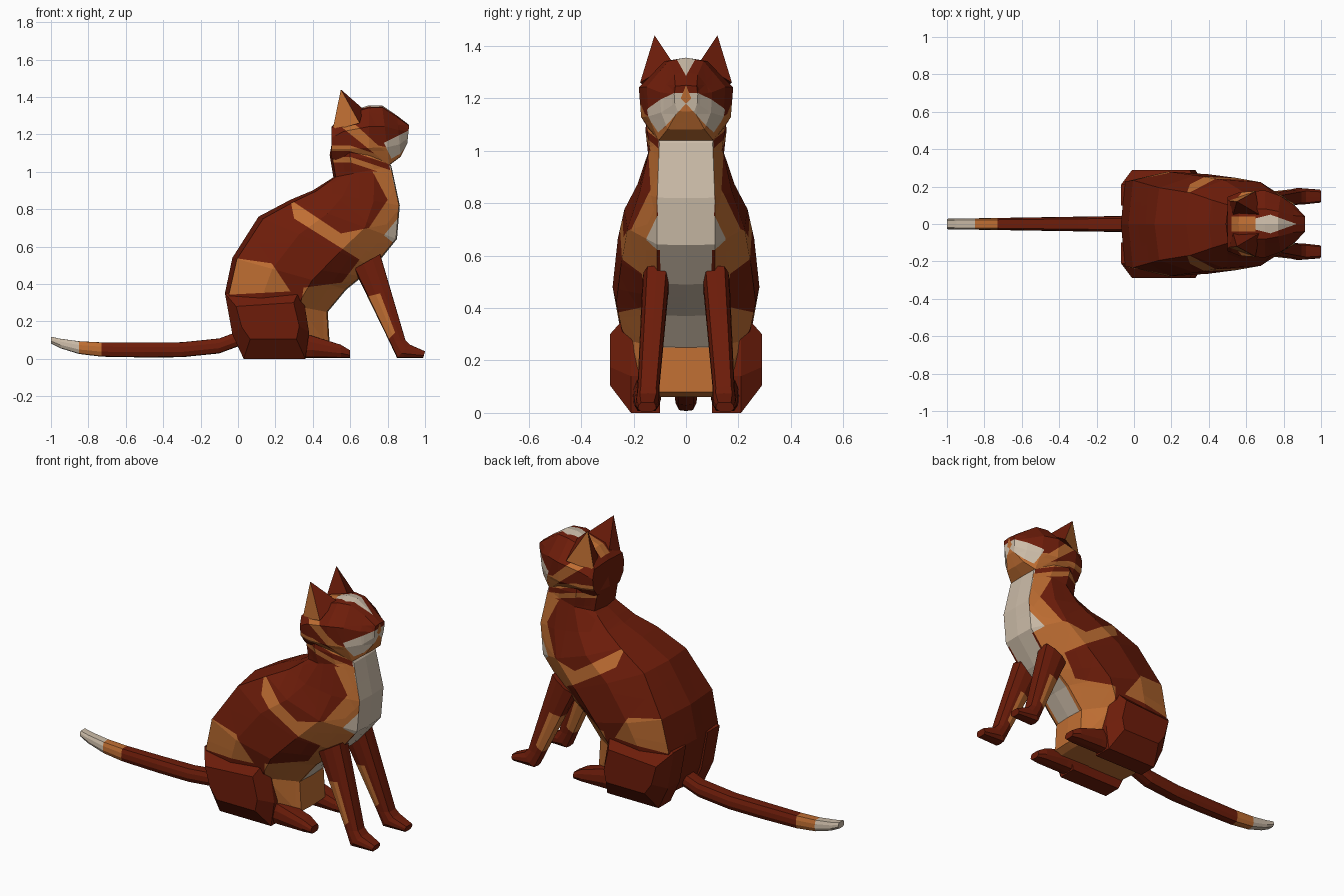
import bpy, bmesh
from mathutils import Vector

cube = bpy.data.objects.get("Cube")
if cube:
    bpy.data.objects.remove(cube)


def make_material(name, rgb):
    material = bpy.data.materials.new(name)
    material.use_nodes = True
    material.diffuse_color = (*rgb, 1)
    shader = material.node_tree.nodes["Principled BSDF"]
    shader.inputs["Base Color"].default_value = (*rgb, 1)
    shader.inputs["Roughness"].default_value = .9
    return material


BROWN, ORANGE, CREAM = range(3)
MATERIALS = [make_material("russet brown fur", (.155, .012, .003)),
             make_material("orange fur", (.52, .155, .032)),
             make_material("cream fur", (.6, .5, .39))]


def finish(name, bm):
    bmesh.ops.recalc_face_normals(bm, faces=bm.faces[:])
    mesh = bpy.data.meshes.new(name)
    bm.to_mesh(mesh)
    bm.free()
    part = bpy.data.objects.new(name, mesh)
    for material in MATERIALS:
        mesh.materials.append(material)
    bpy.context.collection.objects.link(part)
    return part


def skin(name, rings):
    """Bridge rings of equal length and cap both ends."""
    bm = bmesh.new()
    loops = [[bm.verts.new(point) for point in ring] for ring in rings]
    for lower, upper in zip(loops, loops[1:]):
        for i in range(len(lower)):
            bm.faces.new((lower[i - 1], lower[i], upper[i], upper[i - 1]))
    bm.faces.new(loops[0])
    bm.faces.new(loops[-1])
    return finish(name, bm)


def loft(name, rows, centre=0, back=lambda z: .7):
    """Each row gives the back point, the front point and the half width."""
    rings = []
    for back_x, back_z, front_x, front_z, width in rows:
        start = Vector((back_x, centre, back_z))
        end = Vector((front_x, centre, front_z))
        front_width = min(width * .7, .11)
        half = [(0, 0), (.04, width * back(back_z)), (.35, width),
                (.7, width * .95), (.99, front_width), (1, 0)]
        mirrored = [(t, -y) for t, y in reversed(half[1:-1])]
        rings.append([start.lerp(end, t) + Vector((0, y, 0)) for t, y in half + mirrored])
    return skin(name, rings)


def edges_of(outline):
    return zip(outline, outline[1:] + outline[:1])


def inside(u, v, outline):
    hit = False
    for (a, b), (c, d) in edges_of(outline):
        if (b > v) != (d > v) and u < (c - a) * (v - b) / (d - b) + a:
            hit = not hit
    return hit


def paint(part, plane, outline, colour, facing):
    """Cut the outline into the surface, then colour the faces within it."""
    i, j = ("xyz".index(axis) for axis in plane)
    bm = bmesh.new()
    bm.from_mesh(part.data)
    for side in ((1, -1) if "y" in plane else (1,)):
        for p, q in edges_of(outline):
            point, normal = Vector(), Vector()
            point[i], point[j] = p
            normal[i], normal[j] = q[1] - p[1], p[0] - q[0]
            point.y *= side
            normal.y *= side
            bmesh.ops.bisect_plane(bm, geom=bm.verts[:] + bm.edges[:] + bm.faces[:],
                                   dist=.0001, plane_co=point, plane_no=normal.normalized())
    bm.normal_update()
    for face in bm.faces:
        middle = face.calc_center_median()
        middle.y = abs(middle.y)
        if inside(middle[i], middle[j], outline) and facing(face.normal):
            face.material_index = colour
    bm.to_mesh(part.data)
    bm.free()


def anywhere(normal):
    return True


def sideways(normal):
    return abs(normal.y) > .3


def forward(normal):
    return normal.x > .1


def upward(normal):
    return normal.z > .3


def downward(normal):
    return normal.z < -.5


# Body and neck, with a broad flat rump
body = loft("body", [
    (0, .06, .45, .06, .19),
    (-.03, .14, .49, .08, .21),
    (-.07, .35, .48, .25, .25),
    (-.03, .54, .58, .37, .28),
    (.11, .76, .73, .49, .26),
    (.28, .85, .85, .64, .235),
    (.4, .9, .865, .82, .185),
    (.51, .97, .82, 1.03, .145),
    (.49, 1.09, .8, 1.06, .155),
    (.51, 1.2, .76, 1.15, .14)], back=lambda z: min(.95, 1.05 - .4 * z))

# Rump, shoulder, belly and underside markings
paint(body, "xz", [(-.1, .34), (-.03, .54), (.18, .51), (.28, .36)], ORANGE, sideways)
paint(body, "xz", [(.28, .85), (.3, .75), (.65, .53), (.55, .4), (.9, .4), (.9, 1),
                   (.72, 1), (.8, .85), (.7, .7), (.55, .67)], ORANGE, sideways)
paint(body, "xz", [(.35, .38), (.65, .42), (.65, 0), (.3, 0)], ORANGE, anywhere)
paint(body, "xz", [(-.1, 0), (.5, 0), (.5, .1), (-.1, .1)], ORANGE, downward)

# Cream chest, spreading onto the sides at the breast
paint(body, "yz", [(0, .25), (.09, .25), (.1, .64), (.11, .8), (.1, 1.2), (0, 1.2)],
      CREAM, forward)
paint(body, "xz", [(.78, .66), (.83, .62), (.88, .62), (.87, .77)], CREAM, anywhere)

# Head
head = loft("head", [
    (.5, 1.24, .5, 1.07, .145),
    (.56, 1.31, .57, 1.04, .17),
    (.7, 1.355, .7, 1.03, .18),
    (.77, 1.355, .81, 1.035, .15),
    (.85, 1.3, .87, 1.08, .1),
    (.915, 1.25, .905, 1.15, .045)], back=lambda z: .45 if z > 1.28 else .9)

# Neck stripes
for height, part in ((1.05, body), (1.11, body), (1.11, head)):
    lower_edge = [(.4, height), (.6, height), (.9, height - .1)]
    upper_edge = [(x, z + .03) for x, z in reversed(lower_edge)]
    paint(part, "xz", lower_edge + upper_edge, ORANGE, sideways)

# Cheeks, muzzle, chin, nose and forehead markings
paint(head, "xz", [(.54, 1.25), (.63, 1.25), (.75, 1.14), (.85, 1.12), (.85, 1), (.8, 1.04)],
      ORANGE, sideways)
paint(head, "xz", [(.78, 1.155), (.93, 1.23), (.93, 1.13), (.82, 1.07)], CREAM,
      lambda normal: not downward(normal))
paint(head, "yz", [(0, 1.18), (.1, 1.07), (.1, 1), (0, 1)], ORANGE,
      lambda normal: forward(normal) or downward(normal))
paint(head, "yz", [(0, 1.25), (.02, 1.2), (0, 1.18)], ORANGE, forward)
paint(head, "xy", [(.52, 0), (.52, .04), (.65, .04), (.65, 0)], ORANGE, upward)
paint(head, "xy", [(.65, 0), (.65, .03), (.73, .05), (.87, 0)], CREAM, upward)

# Tail: lies on the ground, lifts at both ends and tapers to a banded tip
tail_rows = []
for x in (.05, -.1, -.3, -.5, -.73, -.85, -.95, -1):
    middle = .047 + .053 * (2 * x + 1) ** 4
    thickness = .04 - .022 * x ** 8
    tail_rows.append((x, middle - thickness, x, middle + thickness, .044 + .016 * x))
tail = loft("tail", tail_rows)
for face in tail.data.polygons:
    if face.center.x < -.85:
        face.material_index = CREAM
    elif face.center.x < -.73:
        face.material_index = ORANGE

for label, side in (("left", 1), ("right", -1)):
    # Ear with orange outer face
    bm = bmesh.new()
    base = [bm.verts.new((x, side * y, z)) for x, y, z in
            [(.505, .125, 1.22), (.65, .175, 1.26), (.67, .05, 1.335), (.53, .05, 1.27)]]
    tip = bm.verts.new((.55, side * .12, 1.44))
    for k in range(4):
        face = bm.faces.new((base[k - 1], base[k], tip))
        face.material_index = ORANGE if k == 1 else BROWN
    bm.faces.new(base)
    finish(label + "_ear", bm)

    # Front leg and paw, leaning inwards towards the chest
    leg = loft(label + "_front_leg", [
        (.62, .48, .76, .56, .052),
        (.81, .09, .895, .1, .042),
        (.85, .005, .92, .075, .045),
        (.99, .005, 1, .04, .035)], side * .15)
    for vertex in leg.data.vertices:
        vertex.co.y -= side * .07 * vertex.co.z
    paint(leg, "xz", [(.68, .33), (.76, .35), (.84, .14), (.79, .09)], ORANGE, anywhere)

    # Haunch: a flat outline that shrinks towards its outer face
    outline = [(-.07, .35), (.34, .39), (.38, .14), (.36, 0), (.03, 0), (-.03, .13)]
    layers = []
    for y, length, height in ((.1, 1, 1), (.21, 1, 1), (.29, .75, .5)):
        layers.append([(.17 + (x - .17) * length, side * y, .21 + (z - .21) * height)
                       for x, z in outline])
    skin(label + "_haunch", layers)

    # Hind foot
    loft(label + "_hind_foot", [
        (.25, .005, .25, .14, .055),
        (.4, .005, .39, .125, .052),
        (.55, .005, .55, .075, .048),
        (.6, .005, .6, .045, .035)], side * .15)
